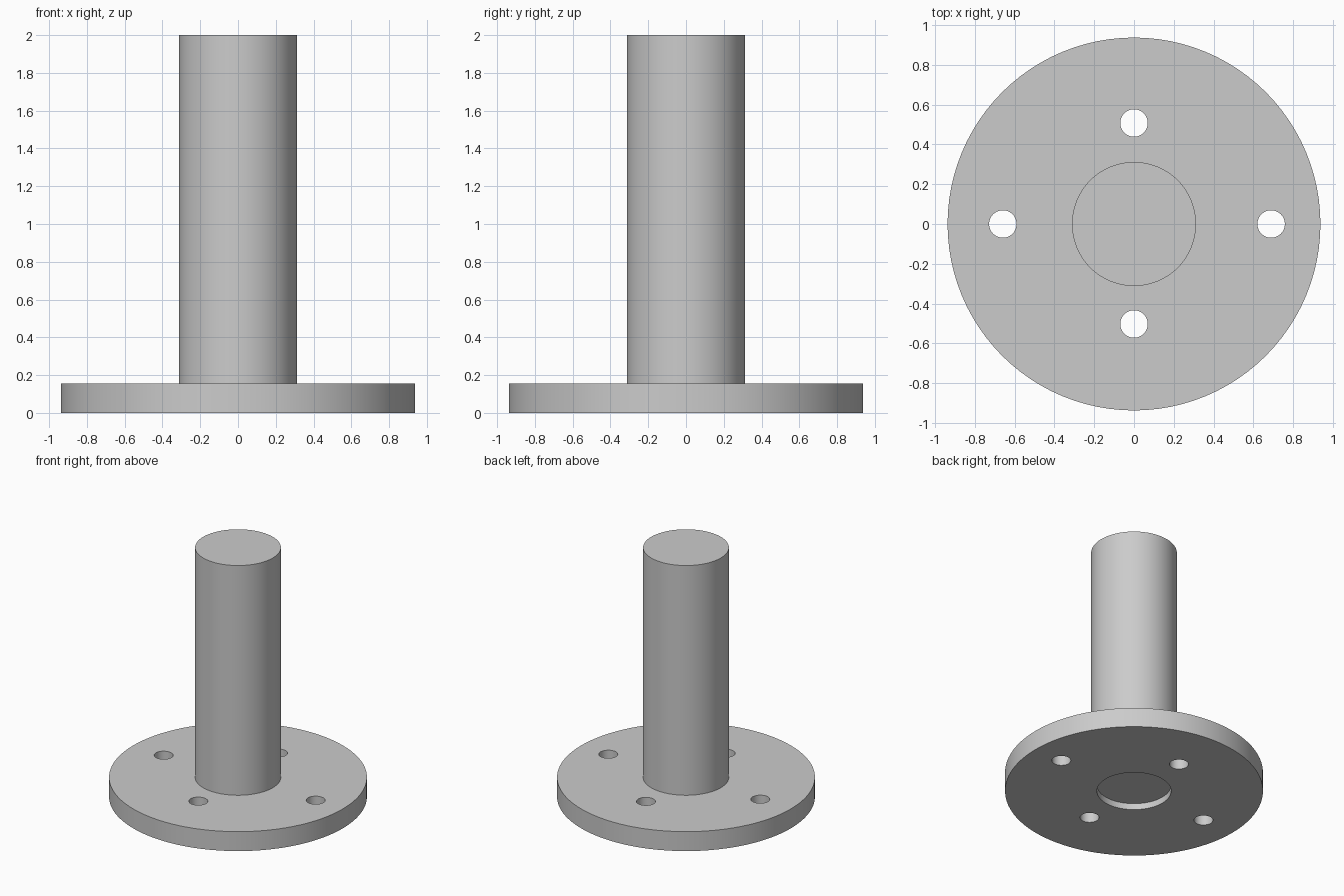
import bpy

if "Cube" in bpy.data.objects:
    bpy.data.objects.remove(bpy.data.objects["Cube"])

FLANGE_R, FLANGE_H = 0.938, 0.156
POST_R, TOP = 0.312, 2.0
RECESS_R, RECESS_DEPTH = 0.27, 0.05
HOLE_R = 0.069

grey = bpy.data.materials.new("grey_metal")
grey.use_nodes = True
colour = (0.6, 0.6, 0.6, 1)
grey.diffuse_color = colour
grey.node_tree.nodes["Principled BSDF"].inputs["Base Color"].default_value = colour


def cylinder(name, radius, bottom, top, x=0, y=0, sides=96):
    bpy.ops.mesh.primitive_cylinder_add(
        vertices=sides, radius=radius, depth=top - bottom,
        location=(x, y, (bottom + top) / 2))
    obj = bpy.context.object
    obj.name = name
    obj.data.materials.append(grey)
    return obj


def cut(target, cutter):
    cutter.hide_render = True
    mod = target.modifiers.new(cutter.name, "BOOLEAN")
    mod.operation = "DIFFERENCE"
    mod.solver = "EXACT"
    mod.object = cutter
    bpy.ops.object.select_all(action="DESELECT")
    bpy.context.view_layer.objects.active = target
    target.select_set(True)
    bpy.ops.object.modifier_apply(modifier=mod.name)
    bpy.data.objects.remove(cutter)


# Round base flange and solid upright post
flange = cylinder("flange", FLANGE_R, 0, FLANGE_H)
post = cylinder("post", POST_R, FLANGE_H, TOP)

# Four bolt holes, slightly off-centre as a set
for x, y in ((0.69, 0), (-0.66, 0), (0, 0.508), (0, -0.503)):
    cut(flange, cylinder("bolt_hole", HOLE_R, -0.1, FLANGE_H + 0.1, x, y, 48))

# Shallow round recess in the underside
cut(flange, cylinder("recess", RECESS_R, -0.1, RECESS_DEPTH))

# Smooth walls with sharp rims
for obj in (flange, post):
    bpy.ops.object.select_all(action="DESELECT")
    bpy.context.view_layer.objects.active = obj
    obj.select_set(True)
    bpy.ops.object.shade_smooth_by_angle()
